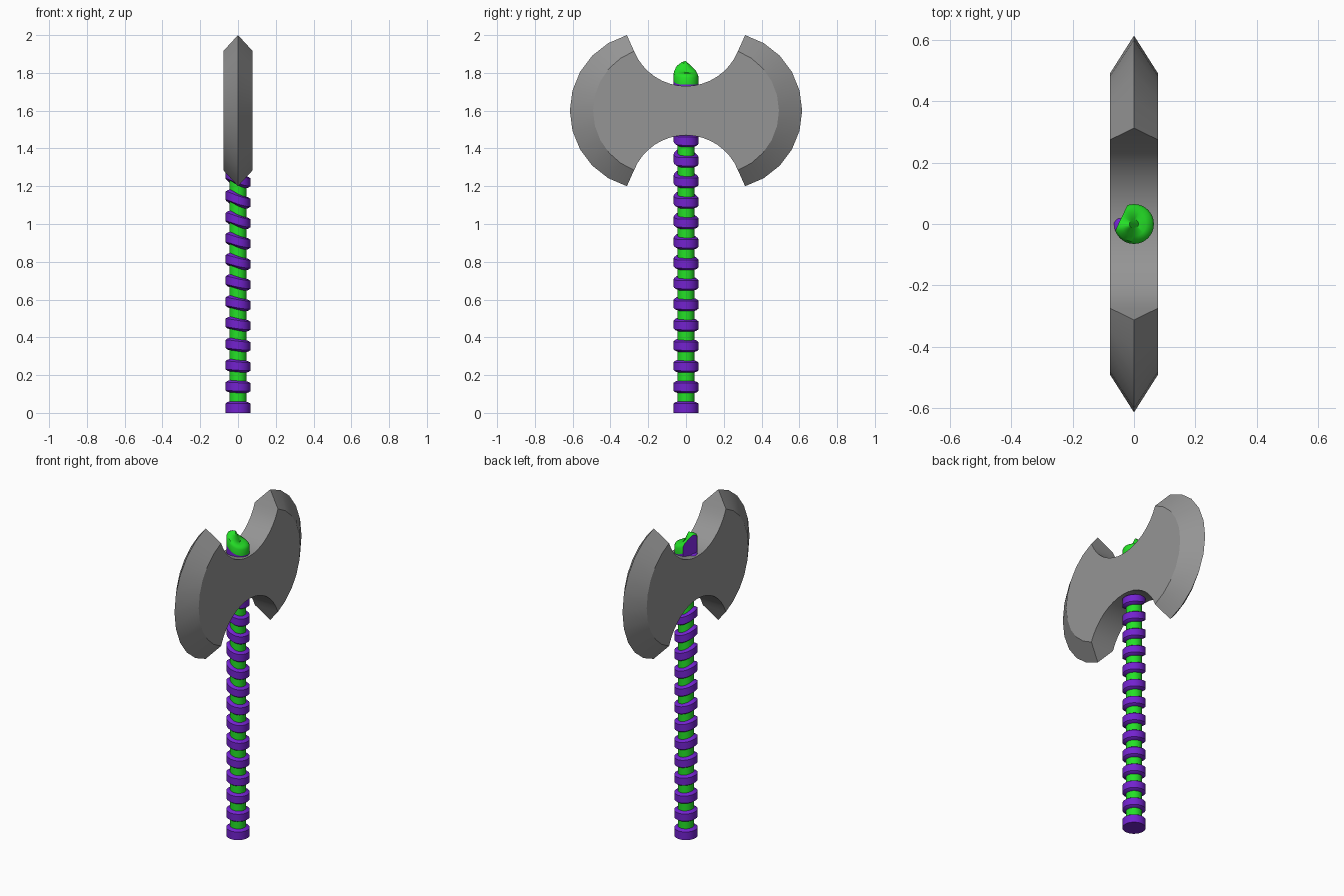
import bpy, bmesh, math
from mathutils import Vector

if "Cube" in bpy.data.objects:
    bpy.data.objects.remove(bpy.data.objects["Cube"])


def material(name, rgb):
    m = bpy.data.materials.new(name)
    m.diffuse_color = (*rgb, 1)
    m.use_nodes = True
    m.node_tree.nodes["Principled BSDF"].inputs["Base Color"].default_value = m.diffuse_color
    return m


GREY = material("steel grey", (0.30, 0.30, 0.30))
GREEN = material("bright green", (0.018, 0.75, 0.02))
PURPLE = material("purple", (0.17, 0.016, 0.62))


def make_object(name, bm, mats, angle):
    bmesh.ops.recalc_face_normals(bm, faces=bm.faces[:])
    me = bpy.data.meshes.new(name)
    bm.to_mesh(me)
    bm.free()
    for m in mats:
        me.materials.append(m)
    ob = bpy.data.objects.new(name, me)
    bpy.context.collection.objects.link(ob)
    bpy.ops.object.select_all(action='DESELECT')
    ob.select_set(True)
    bpy.context.view_layer.objects.active = ob
    bpy.ops.object.shade_smooth_by_angle(angle=math.radians(angle))
    return ob


def lathe(profile, segs=32):
    """profile: (radius, z, material of the strip above); the turns lean up on the left side."""
    bm = bmesh.new()
    rings = []
    for r, z, _ in profile:
        ring = []
        for i in range(segs):
            a = math.tau * i / segs
            lift = 0.034 * z * ((1 + math.cos(a - math.radians(195))) / 2) ** 2
            ring.append(bm.verts.new((r * math.cos(a), r * math.sin(a), z + lift)))
        rings.append(ring)
    for (lo, hi), p in zip(zip(rings, rings[1:]), profile):
        for i in range(segs):
            j = (i + 1) % segs
            bm.faces.new((lo[i], lo[j], hi[j], hi[i])).material_index = p[2]
    bm.faces.new(rings[0][::-1]).material_index = profile[0][2]
    bm.faces.new(rings[-1]).material_index = profile[-1][2]
    return bm


# handle: green core with raised purple bands
R, CORE, PITCH, BAND = 0.065, 0.045, 0.1085, 0.055
profile = []
for k in range(16):
    z = k * PITCH
    if k:
        profile += [(CORE, z - 0.004, 1), (R - 0.008, z, 1), (R, z + 0.006, 1)]
    else:
        profile += [(R, 0, 1)]
    profile += [(R, z + BAND - 0.006, 1), (R - 0.008, z + BAND, 1), (CORE, z + BAND + 0.004, 0)]
profile.append((CORE, 1.69, 0))
make_object("handle", lathe(profile), [GREEN, PURPLE], 40)

# handle cap: green knob with one side sliced off
bm = lathe([(R, 1.69, 1), (R, 1.738, 0), (R, 1.775, 0), (0.058, 1.79, 0),
            (0.04, 1.799, 0), (0.015, 1.802, 0)])
n = Vector((-0.9, 0.43, 0)).normalized()
cut = bmesh.ops.bisect_plane(bm, geom=bm.verts[:] + bm.edges[:] + bm.faces[:],
                             plane_co=n * 0.046, plane_no=n, clear_outer=True)
edges = [e for e in cut["geom_cut"] if isinstance(e, bmesh.types.BMEdge)]
for f in bmesh.ops.holes_fill(bm, edges=edges)["faces"]:
    f.material_index = 1
make_object("handle_cap", bm, [GREEN, PURPLE], 40)

# double blade: flat cheeks, curved notches, bevelled cutting edges
CZ, HALF, SEG = 1.60, 0.078, 10


def arc(cy, cz, r, a0, a1, steps):
    return [(cy + r * math.cos(a0 + (a1 - a0) * i / steps),
             cz + r * math.sin(a0 + (a1 - a0) * i / steps)) for i in range(steps + 1)]


def edge_arc(tip_y, tip_z, far_y):
    sag = far_y - tip_y
    r = (tip_z ** 2 + sag ** 2) / (2 * sag)
    a = math.atan2(tip_z, tip_y - (far_y - r))
    return arc(far_y - r, CZ, r, -a, a, SEG)


inner = edge_arc(0.275, 0.315, 0.492)
outer = edge_arc(0.313, 0.40, 0.615)
dip = 0.13
d = 0.315 - dip
nr = (0.275 ** 2 + d ** 2) / (2 * d)
na = math.asin(0.275 / nr)
notch = arc(0, CZ + dip + nr, nr, -math.pi / 2 + na, -math.pi / 2 - na, 16)

bm = bmesh.new()


def add(points, x):
    return [bm.verts.new((x, y, z)) for y, z in points]


def flip(points):
    return [(-y, 2 * CZ - z) for y, z in points]


half = inner + notch[1:-1]
loop = half + flip(half)
front, back = add(loop, HALF), add(loop, -HALF)
bm.faces.new(front)
bm.faces.new(back[::-1])
H, N = len(half), len(loop)
for start, pts in ((0, outer), (H, flip(outer))):
    rim = add(pts, 0)
    for side in (front, back):
        for i in range(SEG):
            bm.faces.new((side[start + i], rim[i], rim[i + 1], side[start + i + 1]))
    # pointed ends of the cutting edge
    for i in (0, SEG):
        bm.faces.new((front[start + i], back[start + i], rim[i]))
    # notch wall
    for i in range(start + SEG, start + H):
        j = (i + 1) % N
        bm.faces.new((front[i], front[j], back[j], back[i]))
make_object("double_blade", bm, [GREY], 24)
